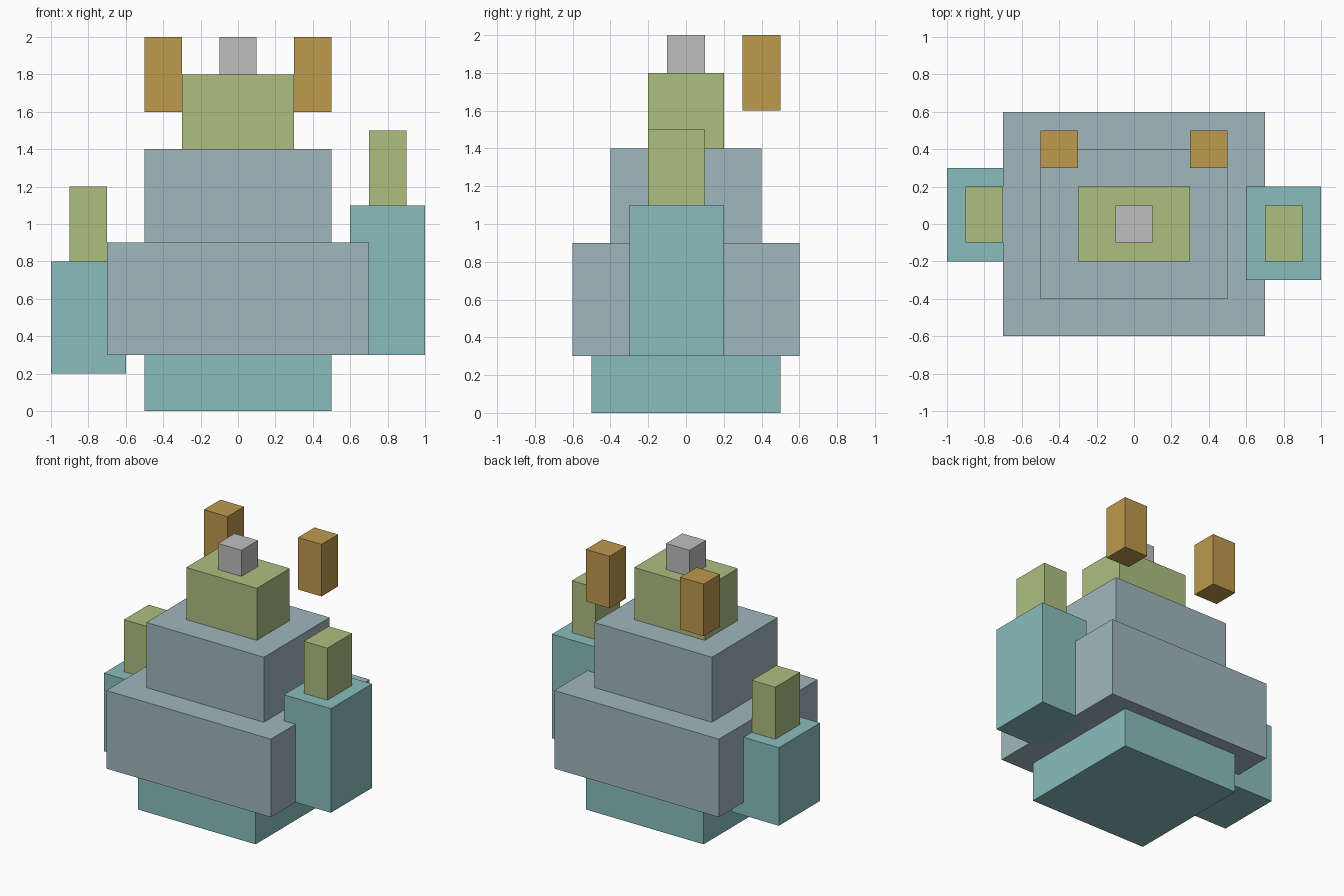
import bpy
import bmesh

cube = bpy.data.objects.get("Cube")
if cube:
    bpy.data.objects.remove(cube, do_unlink=True)


def material(name, rgb):
    mat = bpy.data.materials.new(name)
    mat.use_nodes = True
    mat.diffuse_color = (*rgb, 1)
    bsdf = next(n for n in mat.node_tree.nodes if n.type == 'BSDF_PRINCIPLED')
    bsdf.inputs["Base Color"].default_value = (*rgb, 1)
    return mat


teal = material("teal", (0.254, 0.515, 0.515))
slate = material("blue grey", (0.352, 0.474, 0.509))
green = material("moss green", (0.423, 0.521, 0.216))
ochre = material("ochre", (0.521, 0.319, 0.074))
grey = material("light grey", (0.521, 0.521, 0.521))


def block(name, mat, xs, ys, zs):
    """Flat-shaded box spanning the given x, y and z ranges."""
    bm = bmesh.new()
    bmesh.ops.create_cube(bm, size=1)
    for v in bm.verts:
        v.co = [(a + b) / 2 + c * (b - a) for (a, b), c in zip((xs, ys, zs), v.co)]
    mesh = bpy.data.meshes.new(name)
    bm.to_mesh(mesh)
    bm.free()
    mesh.materials.append(mat)
    obj = bpy.data.objects.new(name, mesh)
    bpy.context.collection.objects.link(obj)
    return obj


# Central stack, each tier centred: half width, half depth, bottom, top
for name, mat, hx, hy, z0, z1 in (
    ("base", teal, 0.5, 0.5, 0.0, 0.3),
    ("lower_body", slate, 0.7, 0.6, 0.3, 0.9),
    ("upper_body", slate, 0.5, 0.4, 0.9, 1.4),
    ("head", green, 0.3, 0.2, 1.4, 1.8),
    ("crown", grey, 0.1, 0.1, 1.8, 2.0),
):
    block(name, mat, (-hx, hx), (-hy, hy), (z0, z1))

# Side pillars with their caps, offset from each other in height and depth
block("left_pillar", teal, (0.6, 1.0), (-0.3, 0.2), (0.3, 1.1))
block("left_pillar_cap", green, (0.7, 0.9), (-0.2, 0.1), (1.1, 1.5))
block("right_pillar", teal, (-1.0, -0.6), (-0.2, 0.3), (0.2, 0.8))
block("right_pillar_cap", green, (-0.9, -0.7), (-0.1, 0.2), (0.8, 1.2))

# Floating blocks behind the head
for side, x in (("left", 0.4), ("right", -0.4)):
    block(side + "_floating_block", ochre, (x - 0.1, x + 0.1), (0.3, 0.5), (1.6, 2.0))
